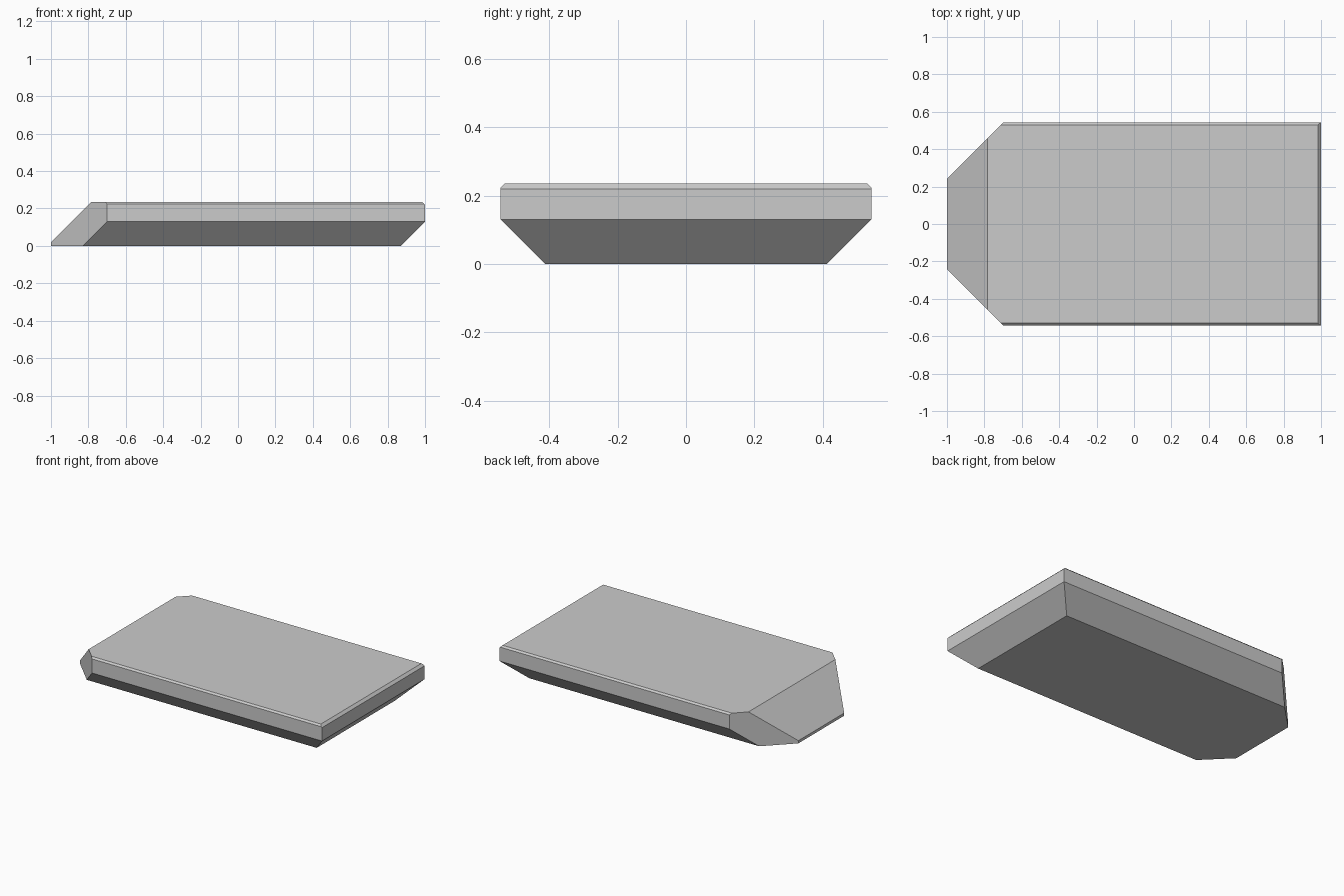
import bpy, bmesh
from mathutils import Vector

if "Cube" in bpy.data.objects:
    bpy.data.objects.remove(bpy.data.objects["Cube"])

LENGTH, WIDTH, HEIGHT = 2.0, 1.083, 0.235
X, Y = LENGTH / 2, WIDTH / 2


def slice_off(bm, point, normal):
    """Remove everything on the outer side of a plane and cap the cut."""
    geom = bm.verts[:] + bm.edges[:] + bm.faces[:]
    cut = bmesh.ops.bisect_plane(bm, geom=geom, dist=1e-6, plane_co=Vector(point),
                                 plane_no=Vector(normal), clear_outer=True)
    edges = [e for e in cut["geom_cut"] if isinstance(e, bmesh.types.BMEdge)]
    bmesh.ops.contextual_create(bm, geom=edges)


# Starting block
bm = bmesh.new()
bmesh.ops.create_cube(bm, size=1)
bmesh.ops.scale(bm, vec=(LENGTH, WIDTH, HEIGHT), verts=bm.verts)
bmesh.ops.translate(bm, vec=(0, 0, HEIGHT / 2), verts=bm.verts)

# Both long sides: clipped nose corner, undercut and fine top bevel
for s in (-1, 1):
    slice_off(bm, (-0.70, s * Y, 0), (-1, s, 0))
    slice_off(bm, (0, s * Y, 0.13), (0, s, -1))
    slice_off(bm, (0, s * Y, HEIGHT - 0.011), (0, s, 1))

# Tail: undercut and top bevel
slice_off(bm, (X, 0, 0.13), (1, 0, -1))
slice_off(bm, (X, 0, HEIGHT - 0.016), (1, 0, 1))

# Sloping nose
slice_off(bm, (-X, 0, 0.018), (-1, 0, 1))

bmesh.ops.recalc_face_normals(bm, faces=bm.faces)
mesh = bpy.data.meshes.new("bevelled_slab")
bm.to_mesh(mesh)
bm.free()
slab = bpy.data.objects.new("bevelled_slab", mesh)
bpy.context.collection.objects.link(slab)
